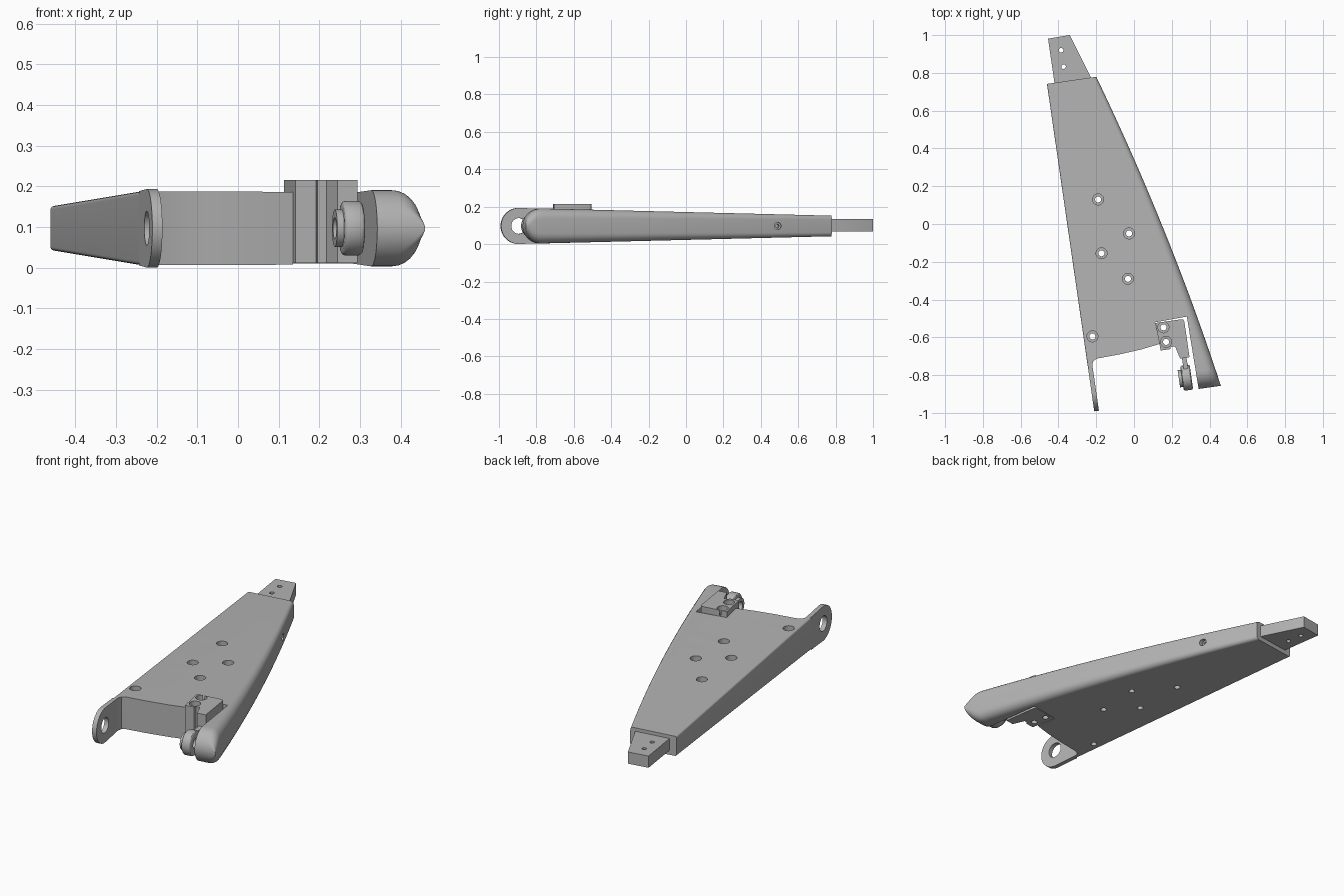
import bpy, bmesh, math
from mathutils import Matrix, Vector

if "Cube" in bpy.data.objects:
    bpy.data.objects.remove(bpy.data.objects["Cube"], do_unlink=True)

TILT = math.radians(8.22)      # parts are drawn along the straight edge, then turned
MID = 0.097                    # height of the centre plane
LEFT, LUG_INNER = -0.35, -0.325

metal = bpy.data.materials.new("satin grey metal")
metal.use_nodes = True
GREY = (0.45, 0.45, 0.45, 1)
metal.diffuse_color = GREY
metal.node_tree.nodes["Principled BSDF"].inputs["Base Color"].default_value = GREY


def finish(name, bm):
    bmesh.ops.recalc_face_normals(bm, faces=bm.faces)
    mesh = bpy.data.meshes.new(name)
    bm.to_mesh(mesh)
    bm.free()
    mesh.materials.append(metal)
    obj = bpy.data.objects.new(name, mesh)
    bpy.context.collection.objects.link(obj)
    return obj


def loft(name, rings):
    bm = bmesh.new()
    rows = [[bm.verts.new(p) for p in ring] for ring in rings]
    n = len(rows[0])
    for a, b in zip(rows, rows[1:]):
        for i in range(n):
            bm.faces.new((a[i], a[(i + 1) % n], b[(i + 1) % n], b[i]))
    bm.faces.new(rows[0])
    bm.faces.new(rows[-1])
    return finish(name, bm)


def prism(name, plan, z0, z1):
    return loft(name, [[(u, v, z) for u, v in plan] for z in (z0, z1)])


def disc(name, centre, radius, depth, axis="Z", sides=40):
    bm = bmesh.new()
    turn = Matrix.Rotation(math.pi / 2, 4, "Y") if axis == "X" else Matrix()
    bmesh.ops.create_cone(bm, cap_ends=True, segments=sides, radius1=radius, radius2=radius,
                          depth=depth, matrix=Matrix.Translation(centre) @ turn)
    return finish(name, bm)


def apply(obj, kind, **settings):
    mod = obj.modifiers.new(kind, kind)
    for key, value in settings.items():
        setattr(mod, key, value)
    with bpy.context.temp_override(object=obj, active_object=obj):
        bpy.ops.object.modifier_apply(modifier=mod.name)


def cut(obj, *cutters):
    for cutter in cutters:
        apply(obj, "BOOLEAN", operation="DIFFERENCE", solver="EXACT", object=cutter)
        bpy.data.objects.remove(cutter, do_unlink=True)


def bolt_hole(obj, x, y, top):
    p = Matrix.Rotation(-TILT, 3, "Z") @ Vector((x, y, 0))
    cut(obj, disc("bore", (p.x, p.y, MID), 0.016, 0.5),
        disc("counterbore", (p.x, p.y, top), 0.029, 0.1))


def half_height(v):
    return 0.055 + (0.8 - v) * 0.0238


def right_edge(v):
    return -0.0865 - 0.2745 * (v - 0.801) - 0.0406 * (v - 0.801) * (v + 0.177)


def section(v, h):
    # Rounded tapered cross-section, softer on the curved side
    soft = min(0.02 + 0.035 * (0.8 - v) / 1.7, h * 0.95)
    hard = min(0.01, h * 0.5)
    r = right_edge(v)
    corners = ((r, 1, -1, soft, -90), (r, 1, 1, soft, 0),
               (LEFT, -1, 1, hard, 90), (LEFT, -1, -1, hard, 180))
    ring = []
    for edge, su, sz, rad, start in corners:
        for k in range(7):
            a = math.radians(start + 15 * k)
            ring.append((edge - su * rad + rad * math.cos(a), v,
                         MID + sz * (h - rad) + rad * math.sin(a)))
    return ring


# Main tapered body with the rounded arm nose
stations = [(v, half_height(v)) for v in (0.8 - 1.62 * i / 24 for i in range(25))]
nose = half_height(-0.82)
for k in range(1, 13):
    a = math.radians(k * 7.2)
    stations.append((-0.82 - nose * math.sin(a), nose * math.cos(a)))
body = loft("body", [section(v, h) for v, h in stations])

# Open front and the slot beside the curved arm
opening = [(-0.4, -1.1), (-0.4, -0.72), (LUG_INNER, -0.72), (LUG_INNER, -0.705),
           (-0.316, -0.686), (-0.295, -0.677), (-0.172, -0.672), (-0.06, -0.663),
           (0.043, -0.648), (0.036, -0.531), (0.207, -0.525), (0.217, -1.1)]
cut(body, prism("opening", opening, -0.5, 0.5))

# Bolt holes and the side screw hole
for x, y in ((-0.19, 0.13), (-0.026, -0.05), (-0.172, -0.155), (-0.032, -0.29), (-0.22, -0.595)):
    bolt_hole(body, x, y, MID + half_height(y) + 0.02)
cut(body, disc("side_recess", (0.006, 0.495, MID), 0.019, 0.04, "X"),
    disc("side_bore", (0.006, 0.495, MID), 0.01, 0.12, "X"))

# Pivot lug on the straight side
centre, radius = -0.855, 0.0965
profile = [(-0.72, MID + half_height(-0.72))]
for k in range(25):
    a = math.radians(90 + 7.5 * k)
    profile.append((centre + radius * math.cos(a), MID + radius * math.sin(a)))
profile.append((-0.72, MID - half_height(-0.72)))
lug = loft("pivot_lug", [[(u, v, z) for v, z in profile] for u in (LEFT, LUG_INNER)])
cut(lug, disc("pivot_hole", (LEFT, centre, MID), 0.042, 0.2, "X"))

# Tongue at the narrow end
tongue_plan = [(-0.31, 0.78), (-0.31, 1.036), (-0.194, 1.039), (-0.116, 0.804), (-0.116, 0.78)]
tongue = prism("tongue", tongue_plan, 0.067, 0.133)
for x, y in ((-0.386, 0.92), (-0.373, 0.833)):
    p = Matrix.Rotation(-TILT, 3, "Z") @ Vector((x, y, MID))
    cut(tongue, disc("pin_hole", p, 0.012, 0.2))

# Bracket block in the slot
block_plan = [(0.037, -0.535), (0.175, -0.535), (0.186, -0.539), (0.19, -0.55), (0.19, -0.74),
              (0.14, -0.74), (0.122, -0.672), (0.1, -0.672), (0.095, -0.683), (0.044, -0.683)]
block = prism("bracket_block", block_plan, 0.012, 0.215)
for x, y in ((0.156, -0.547), (0.17, -0.624)):
    bolt_hole(block, x, y, 0.235)

# Stem, roller and washer
stem = prism("roller_stem", [(0.15, -0.735), (0.174, -0.735), (0.174, -0.8), (0.15, -0.8)],
             0.05, 0.145)
roller = disc("roller", (0.16, -0.845, MID), 0.067, 0.05, "X")
apply(roller, "BEVEL", width=0.01, segments=3, limit_method="ANGLE", angle_limit=0.7)
washer = disc("roller_washer", (0.127, -0.845, MID), 0.046, 0.018, "X")
for part in (roller, washer):
    cut(part, disc("axle_hole", (0.15, -0.845, MID), 0.027, 0.3, "X"))

# Turn every part into place and smooth the curved surfaces
for part in (body, lug, tongue, block, stem, roller, washer):
    part.data.transform(Matrix.Rotation(TILT, 4, "Z"))
    bpy.ops.object.select_all(action="DESELECT")
    part.select_set(True)
    bpy.context.view_layer.objects.active = part
    bpy.ops.object.shade_smooth_by_angle(angle=math.radians(30))
